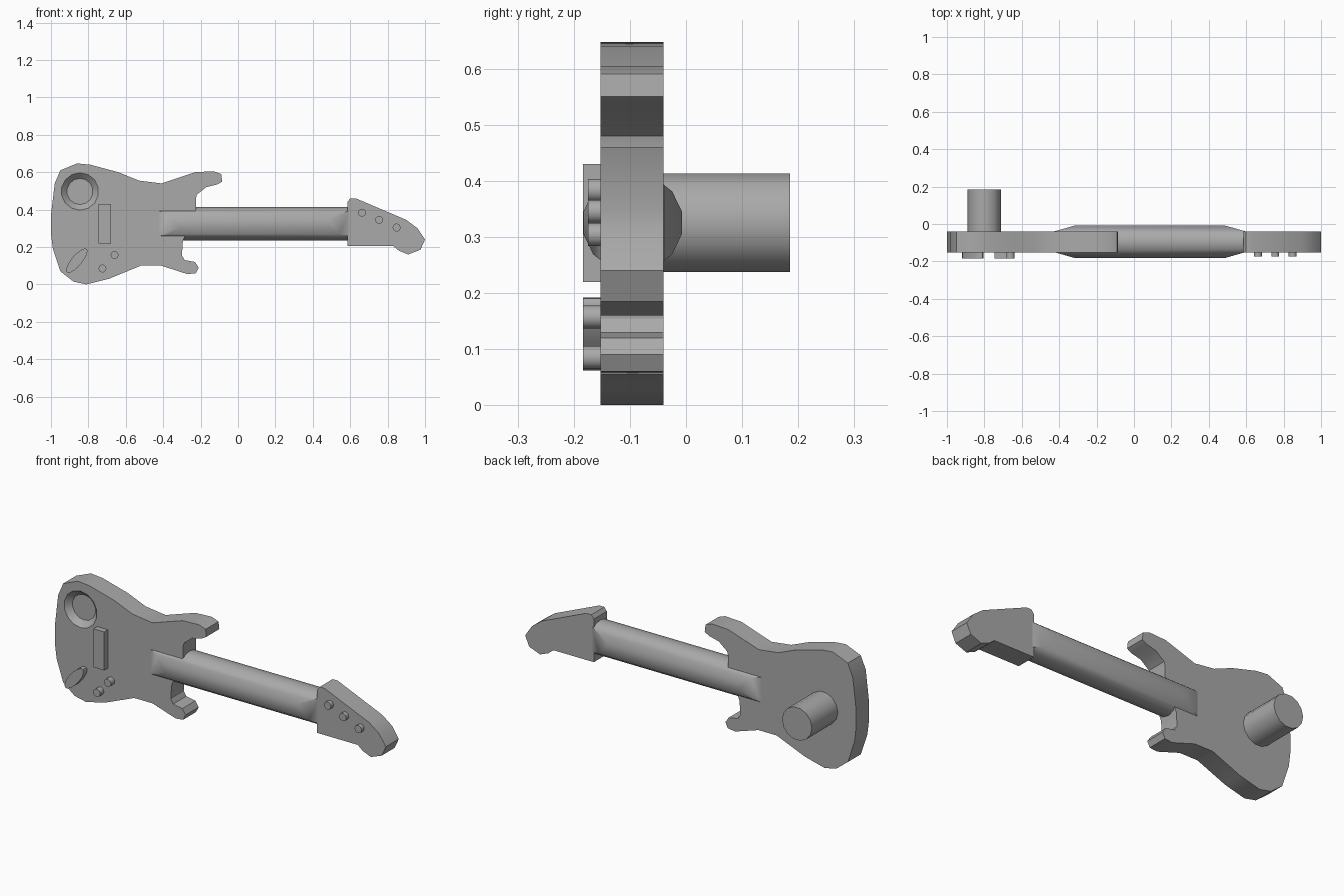
import bpy
import bmesh
from math import radians, cos, sin, pi
from mathutils import Matrix, Vector

if "Cube" in bpy.data.objects:
    bpy.data.objects.remove(bpy.data.objects["Cube"])

GREY = (0.4, 0.4, 0.4, 1.0)
grey = bpy.data.materials.new("plain grey")
grey.use_nodes = True
grey.diffuse_color = GREY
grey.node_tree.nodes["Principled BSDF"].inputs["Base Color"].default_value = GREY

FRONT, BACK = -0.152, -0.04      # faces of the body and headstock
SIDES = 14


def finish(bm, name):
    """Turn a bmesh into a smooth-shaded object with sharp edges kept."""
    bmesh.ops.recalc_face_normals(bm, faces=bm.faces[:])
    mesh = bpy.data.meshes.new(name)
    bm.to_mesh(mesh)
    bm.free()
    obj = bpy.data.objects.new(name, mesh)
    bpy.context.collection.objects.link(obj)
    mesh.materials.append(grey)
    smooth(obj)
    return obj


def smooth(obj):
    bpy.ops.object.select_all(action="DESELECT")
    obj.select_set(True)
    bpy.context.view_layer.objects.active = obj
    bpy.ops.object.shade_smooth_by_angle(angle=radians(32))


def slab(name, outline, front=FRONT, back=BACK):
    """Extrude an x, z outline from front to back."""
    bm = bmesh.new()
    face = bm.faces.new([bm.verts.new((x, front, z)) for x, z in outline])
    new = bmesh.ops.extrude_face_region(bm, geom=[face])["geom"]
    verts = [g for g in new if isinstance(g, bmesh.types.BMVert)]
    bmesh.ops.translate(bm, verts=verts, vec=(0, back - front, 0))
    return finish(bm, name)


def ellipse(x, z, a, b, tilt=0.0, sides=SIDES):
    turns = [2 * pi * i / sides for i in range(sides)]
    return [(x + a * cos(t) * cos(tilt) - b * sin(t) * sin(tilt),
             z + a * cos(t) * sin(tilt) + b * sin(t) * cos(tilt)) for t in turns]


# Body with two horns
body = slab("body", [
    (-1.0, .37), (-.98, .54), (-.95, .61), (-.86, .647), (-.79, .64), (-.64, .60),
    (-.53, .555), (-.41, .54), (-.23, .60), (-.13, .605), (-.09, .59), (-.085, .55),
    (-.11, .535), (-.17, .52), (-.22, .48), (-.225, .46), (-.225, .40), (-.295, .23),
    (-.30, .155), (-.285, .13), (-.23, .12), (-.21, .09), (-.225, .06), (-.27, .055),
    (-.41, .10), (-.52, .10), (-.69, .03), (-.81, 0), (-.88, .015), (-.95, .07),
    (-.99, .19), (-1.0, .27)])

# Shallow tapered recess in the upper corner of the body
bm = bmesh.new()
bmesh.ops.create_cone(bm, cap_ends=True, segments=SIDES, radius1=0.11, radius2=0.07,
                      depth=0.04,
                      matrix=Matrix.Translation((-0.845, FRONT + 0.01, 0.497))
                      @ Matrix.Rotation(radians(-90), 4, "X"))
cutter = finish(bm, "recess_cutter")
cutter.hide_render = True
cut = body.modifiers.new("recess", "BOOLEAN")
cut.operation = "DIFFERENCE"
cut.solver = "EXACT"
cut.object = cutter
bpy.context.view_layer.objects.active = body
bpy.ops.object.modifier_apply(modifier=cut.name)
bpy.data.objects.remove(cutter)
smooth(body)

# Headstock
slab("headstock", [
    (.585, .44), (.60, .46), (.63, .46), (.90, .345), (.96, .30), (1.0, .24),
    (.975, .185), (.91, .16), (.86, .18), (.83, .205), (.585, .205)])

# Round neck, its ends planed down to the faces of the body and headstock
R, MID_Y, MID_Z = 0.09, -0.095, 0.325
LEFT, RIGHT, TAPER = -0.425, 0.595, 0.12
bm = bmesh.new()
bmesh.ops.create_cone(bm, cap_ends=True, segments=SIDES, radius1=R, radius2=R,
                      depth=RIGHT - LEFT,
                      matrix=Matrix.Translation(((LEFT + RIGHT) / 2, MID_Y, MID_Z))
                      @ Matrix.Rotation(radians(90), 4, "Y")
                      @ Matrix.Rotation(radians(90), 4, "Z"))
drop = R - (BACK - FRONT) / 2
for end, out in ((LEFT, -1), (RIGHT, 1)):
    for side in (-1, 1):
        point = Vector((end, MID_Y + side * (R - drop), MID_Z))
        normal = Vector((out * drop, side * TAPER, 0)).normalized()
        made = bmesh.ops.bisect_plane(
            bm, geom=bm.verts[:] + bm.edges[:] + bm.faces[:], dist=1e-5,
            plane_co=point, plane_no=normal, clear_outer=True)["geom_cut"]
        rim = [e for e in made if isinstance(e, bmesh.types.BMEdge) and e.is_boundary]
        bmesh.ops.holes_fill(bm, edges=rim, sides=0)
finish(bm, "neck")

# Peg on the back
slab("back_peg", ellipse(-0.80, MID_Z, R, R), BACK - 0.02, 0.185)

# Raised fittings on the front of the body
TOP = -0.184
slab("pickup_bar", [(-.745, .22), (-.68, .22), (-.68, .43), (-.745, .43)], TOP, FRONT + 0.01)
slab("jack_plate", ellipse(-0.862, 0.127, 0.082, 0.028, radians(50), 20), TOP, FRONT + 0.01)
for i, (x, z) in enumerate([(-.725, .085), (-.66, .157)]):
    slab(f"control_knob_{i + 1}", ellipse(x, z, 0.021, 0.021), TOP, FRONT + 0.01)

# Tuning knobs on the headstock
for i, (x, z) in enumerate([(.663, .383), (.755, .345), (.848, .304)]):
    slab(f"tuning_knob_{i + 1}", ellipse(x, z, 0.021, 0.021), -0.175, FRONT + 0.01)
